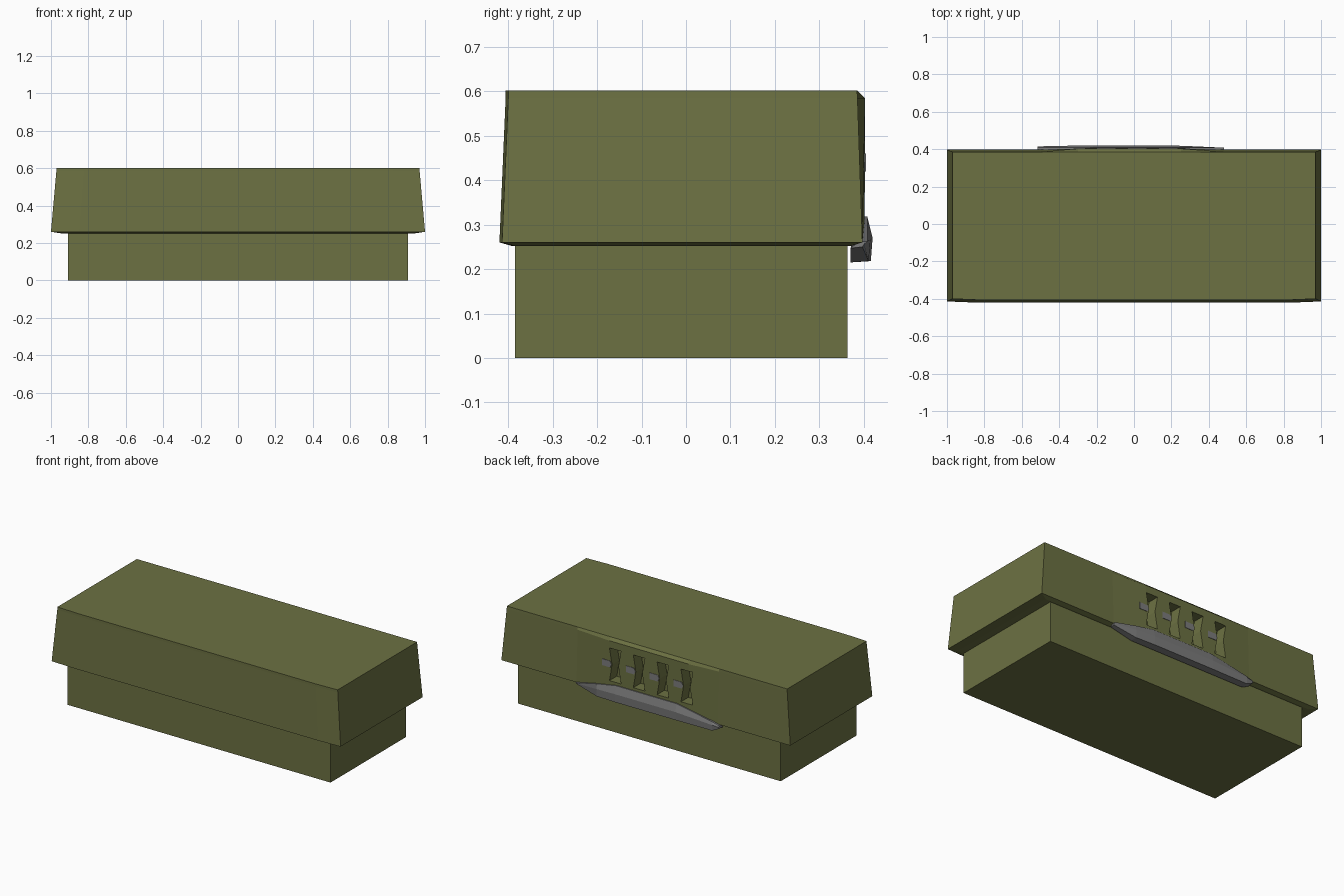
import bpy, bmesh

if "Cube" in bpy.data.objects:
    bpy.data.objects.remove(bpy.data.objects["Cube"])


def material(name, rgb):
    m = bpy.data.materials.new(name)
    m.diffuse_color = (*rgb, 1)
    m.use_nodes = True
    m.node_tree.nodes["Principled BSDF"].inputs["Base Color"].default_value = m.diffuse_color
    return m


OLIVE = material("olive", (0.15, 0.165, 0.055))
GREY = material("grey", (0.2, 0.2, 0.2))


def loft(name, rings, mat):
    """Skin equal-length closed rings and cap both ends."""
    bm = bmesh.new()
    rows = [[bm.verts.new(p) for p in ring] for ring in rings]
    n = len(rows[0])
    for a, b in zip(rows, rows[1:]):
        for i in range(n):
            j = (i + 1) % n
            bm.faces.new((a[i], a[j], b[j], b[i]))
    bm.faces.new(rows[0][::-1])
    bm.faces.new(rows[-1])
    bmesh.ops.recalc_face_normals(bm, faces=bm.faces)
    me = bpy.data.meshes.new(name)
    bm.to_mesh(me)
    bm.free()
    me.materials.append(mat)
    ob = bpy.data.objects.new(name, me)
    bpy.context.collection.objects.link(ob)
    return ob


def rect(x, y0, y1, z):
    return [(-x, y0, z), (x, y0, z), (x, y1, z), (-x, y1, z)]


# Lower box
loft("lower_box", [rect(0.91, -0.385, 0.363, 0), rect(0.91, -0.385, 0.363, 0.255)], OLIVE)


# Tapered lid with slightly bowed front and a faceted bulge on the back
def lid_ring(hx, front, back, bulge, z):
    bow = 0.006
    pts = [(-hx, front + bow), (-0.85 * hx, front), (0.85 * hx, front), (hx, front + bow),
           (hx, back), (0.48, back), (0.25, bulge), (-0.3, bulge), (-0.5, back), (-hx, back)]
    return [(x, y, z) for x, y in pts]


lid = loft("lid", [
    lid_ring(0.95, -0.392, 0.37, 0.37, 0.252),
    lid_ring(1.0, -0.42, 0.397, 0.402, 0.26),
    lid_ring(0.971, -0.406, 0.386, 0.403, 0.585),
    lid_ring(0.97, -0.406, 0.385, 0.386, 0.602),
], OLIVE)

# Hourglass slots in the back, each with a small grey marker beside it
for i in range(4):
    cx = 0.208 - 0.165 * i
    shape = [(-0.04, 0.335), (0.04, 0.335), (0.022, 0.44), (0.04, 0.54),
             (-0.04, 0.54), (-0.022, 0.44)]
    cutter = loft(f"slot_cutter_{i + 1}",
                  [[(cx + x, y, z) for x, z in shape] for y in (0.33, 0.45)], OLIVE)
    cutter.hide_render = True
    cutter.hide_set(True)
    cut = lid.modifiers.new("slot", "BOOLEAN")
    cut.operation = "DIFFERENCE"
    cut.solver = "EXACT"
    cut.object = cutter
    tab = [(0.024, 0.44), (0.034, 0.42), (0.09, 0.42), (0.09, 0.46), (0.034, 0.46)]
    loft(f"slot_marker_{i + 1}",
         [[(cx + x, y, z) for x, z in tab] for y in (0.385, 0.405)], GREY)

# Grey lip below the slots: (x, top z, ridge y, ridge z, bottom z)
stations = [(0.48, 0.262, 0.401, 0.256, 0.25), (0.33, 0.295, 0.415, 0.265, 0.218),
            (0.2, 0.318, 0.42, 0.27, 0.218), (-0.22, 0.318, 0.42, 0.27, 0.218),
            (-0.47, 0.27, 0.417, 0.255, 0.218), (-0.515, 0.258, 0.413, 0.25, 0.24)]
loft("back_lip", [[(x, 0.39, zt), (x, 0.408, zt), (x, yr, zr), (x, yr - 0.004, zb), (x, 0.37, zb - 0.003)]
                  for x, zt, yr, zr, zb in stations], GREY)
